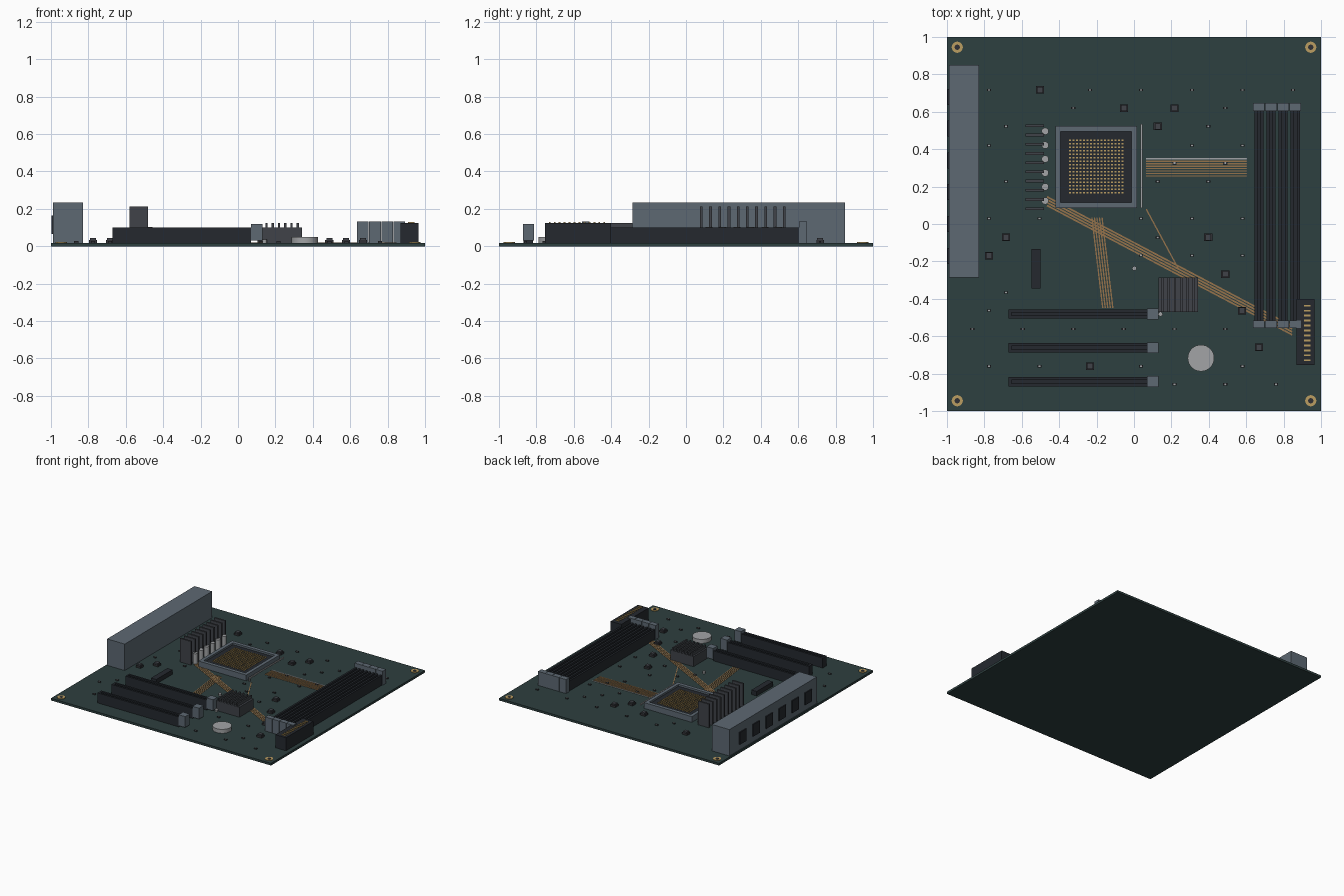
import bpy, bmesh, math
from mathutils import Matrix, Vector

if "Cube" in bpy.data.objects:
    bpy.data.objects.remove(bpy.data.objects["Cube"])

T = 0.018  # board top


def material(name, r, g, b):
    m = bpy.data.materials.new(name)
    m.diffuse_color = (r, g, b, 1)
    m.use_nodes = True
    m.node_tree.nodes["Principled BSDF"].inputs["Base Color"].default_value = m.diffuse_color
    return m


GREEN = material("board_green", 0.027, 0.05, 0.05)
DARK = material("dark_plastic", 0.018, 0.022, 0.028)
CHIP = material("chip_black", 0.03, 0.03, 0.035)
FIN = material("fin_grey", 0.05, 0.055, 0.065)
STEEL = material("steel_blue", 0.11, 0.14, 0.17)
SILVER = material("silver", 0.36, 0.37, 0.38)
GOLD = material("gold", 0.5, 0.34, 0.12)
COPPER = material("copper", 0.3, 0.17, 0.07)


def finish(name, bm, mat):
    me = bpy.data.meshes.new(name)
    bm.to_mesh(me)
    bm.free()
    me.materials.append(mat)
    ob = bpy.data.objects.new(name, me)
    bpy.context.collection.objects.link(ob)
    return ob


def add_box(bm, center, size, angle=0):
    m = Matrix.Translation(center) @ Matrix.Rotation(angle, 4, 'Z') @ Matrix.Diagonal((*size, 1))
    bmesh.ops.create_cube(bm, size=1, matrix=m)


def boxes(name, mat, items):
    """Each item is x0, x1, y0, y1, z0, z1."""
    bm = bmesh.new()
    for a, b, c, d, e, f in items:
        add_box(bm, ((a + b) / 2, (c + d) / 2, (e + f) / 2), (b - a, d - c, f - e))
    return finish(name, bm, mat)


def cylinders(name, mat, points, r, z0, z1, seg=24):
    bm = bmesh.new()
    for x, y in points:
        bmesh.ops.create_cone(bm, cap_ends=True, segments=seg, radius1=r, radius2=r, depth=z1 - z0,
                              matrix=Matrix.Translation((x, y, (z0 + z1) / 2)))
    ob = finish(name, bm, mat)
    bpy.context.view_layer.objects.active = ob
    ob.select_set(True)
    bpy.ops.object.shade_smooth_by_angle()
    ob.select_set(False)
    return ob


def traces(name, mat, lines, w=0.007):
    bm = bmesh.new()
    for p, q in lines:
        p, q = Vector(p), Vector(q)
        d = q - p
        mid = (p + q) / 2
        add_box(bm, (mid.x, mid.y, T + 0.001), (d.length, w, 0.003), math.atan2(d.y, d.x))
    return finish(name, bm, mat)


# Board and plated mounting holes
boxes("board", GREEN, [(-1, 1, -1, 1, 0, T)])
corners = [(sx * 0.945, sy * 0.945) for sx in (-1, 1) for sy in (-1, 1)]
cylinders("mounting_ring", GOLD, corners, 0.03, T, 0.022)
cylinders("mounting_hole", CHIP, corners, 0.014, T, 0.0235)

# Rear port block with six openings
boxes("port_block", STEEL, [(-0.99, -0.83, -0.285, 0.85, T, 0.235)])
boxes("port_openings", DARK, [(-0.998, -0.985, y - 0.043, y + 0.043, 0.065, 0.165)
                              for y in [0.68 - 0.17 * i for i in range(6)]])

# Power stage heatsink fins and capacitors
boxes("power_fins", FIN, [(-0.58, -0.48, y - 0.007, y + 0.007, T, 0.212)
                          for y in [0.082 + 0.0492 * i for i in range(10)]])
cylinders("capacitors", SILVER, [(-0.475, 0.124 + 0.0744 * i) for i in range(6)], 0.019, T, 0.103)

# Processor socket: frame, bed, pin grid, lever
boxes("socket_frame", STEEL, [(-0.42, -0.392, 0.085, 0.525, T, 0.065), (-0.013, 0.015, 0.085, 0.525, T, 0.065),
                              (-0.392, -0.013, 0.085, 0.115, T, 0.065), (-0.392, -0.013, 0.495, 0.525, T, 0.065)])
boxes("socket_bed", DARK, [(-0.392, -0.013, 0.115, 0.495, T, 0.05)])
boxes("socket_pins", GOLD, [(x - 0.005, x + 0.005, y - 0.005, y + 0.005, 0.049, 0.056)
                            for x in [-0.342 + 0.0187 * i for i in range(16)]
                            for y in [0.167 + 0.0187 * j for j in range(16)]])
boxes("socket_lever", SILVER, [(0.036, 0.045, 0.085, 0.535, 0.04, 0.05), (0.036, 0.045, 0.085, 0.095, T, 0.045)])

# Memory slots: rails, floor, end latches
mem = [0.668 + 0.0645 * i for i in range(4)]
boxes("memory_rails", DARK, [(x + s * 0.017 - 0.008, x + s * 0.017 + 0.008, -0.52, 0.605, T, 0.1)
                             for x in mem for s in (-1, 1)])
boxes("memory_floor", DARK, [(x - 0.01, x + 0.01, -0.52, 0.605, T, 0.05) for x in mem])
boxes("memory_latches", STEEL, [(x - 0.031, x + 0.031, a, b, T, 0.133)
                                for x in mem for a, b in ((-0.557, -0.516), (0.603, 0.647))])

# Expansion slots
exp = (-0.481, -0.662, -0.843)
boxes("expansion_rails", DARK, [(-0.67, 0.07, y + s * 0.017 - 0.008, y + s * 0.017 + 0.008, T, 0.1)
                                for y in exp for s in (-1, 1)])
boxes("expansion_floor", DARK, [(-0.67, 0.07, y - 0.01, y + 0.01, T, 0.05) for y in exp]
      + [(-0.67, -0.655, y - 0.01, y + 0.01, T, 0.1) for y in exp])
boxes("expansion_latches", STEEL, [(0.07, 0.13, y - 0.029, y + 0.029, 0.03, 0.12) for y in exp])

# Chipset heatsink
boxes("chipset_base", FIN, [(0.132, 0.342, -0.47, -0.285, T, 0.1)])
boxes("chipset_fins", FIN, [(x - 0.006, x + 0.006, -0.47, -0.285, 0.095, 0.125)
                            for x in [0.152 + 0.0335 * i for i in range(6)]])

# Power connector with contacts
boxes("power_connector", DARK, [(0.868, 0.965, -0.755, -0.4, T, 0.125)])
boxes("power_contacts", GOLD, [(0.91, 0.943, y - 0.005, y + 0.005, 0.12, 0.131)
                               for y in [-0.437 - 0.0265 * i for i in range(12)]])

# Battery, long chip, tiny posts
cylinders("battery", SILVER, [(0.358, -0.717)], 0.071, T, 0.05, 32)
boxes("controller_chip", DARK, [(-0.549, -0.501, -0.345, -0.133, T, 0.055)])
cylinders("posts", SILVER, [(0.002, -0.237), (0.142, -0.482)], 0.012, T, 0.035, 12)

# Small square chips
chips = [(-.503, .717), (-.053, .62), (.217, .62), (.127, .522), (-.685, -.072), (-.775, -.169),
         (.397, -.072), (.488, -.268), (.578, -.463), (.668, -.66), (-.235, -.76)]
boxes("chip_bases", CHIP, [(x - .022, x + .022, y - .02, y + .02, T, 0.034) for x, y in chips])
boxes("chip_tops", FIN, [(x - .016, x + .016, y - .016, y + .016, 0.033, 0.044) for x, y in chips])

# Tiny surface parts, laid out in rows
rows = {.717: (-.775, -.235, .037, .31, .58, .85), .62: (-.325, .488), .522: (-.685, .397),
        .42: (-.775, .31, .58), .325: (.217, .488), .227: (-.685, .127, .397),
        .03: (-.775, -.505, .037, .31, .58), -.072: (.127,), -.169: (.037, .31, .58),
        -.366: (-.685,), -.463: (-.775,), -.562: (-.865, -.595, -.325, -.055, .217, .488),
        -.76: (-.775, -.505, .037, .58), -.857: (.217, .488, .76)}
boxes("surface_parts", CHIP, [(x - .011, x + .011, y - .006, y + .006, T, 0.027)
                              for y, xs in rows.items() for x in xs])
boxes("surface_part_centres", SILVER, [(x - .005, x + .005, y - .0055, y + .0055, T, 0.028)
                                       for y, xs in rows.items() for x in xs])

# Copper traces
traces("memory_traces", COPPER, [((0.065, 0.257 + 0.0131 * i), (0.605, 0.257 + 0.0131 * i)) for i in range(7)])
traces("memory_trace_silver", SILVER, [((0.065, 0.349), (0.605, 0.349))])
traces("diagonal_traces", COPPER, [((-0.465, 0.099 + 0.0155 * i), (0.845, -0.592 + 0.0155 * i)) for i in range(4)], 0.009)
traces("slot_traces", COPPER, [((-0.225 + 0.0135 * i, 0.035), (-0.167 + 0.0135 * i, -0.45)) for i in range(5)])
traces("chipset_trace", COPPER, [((0.065, 0.08), (0.235, -0.235))])
